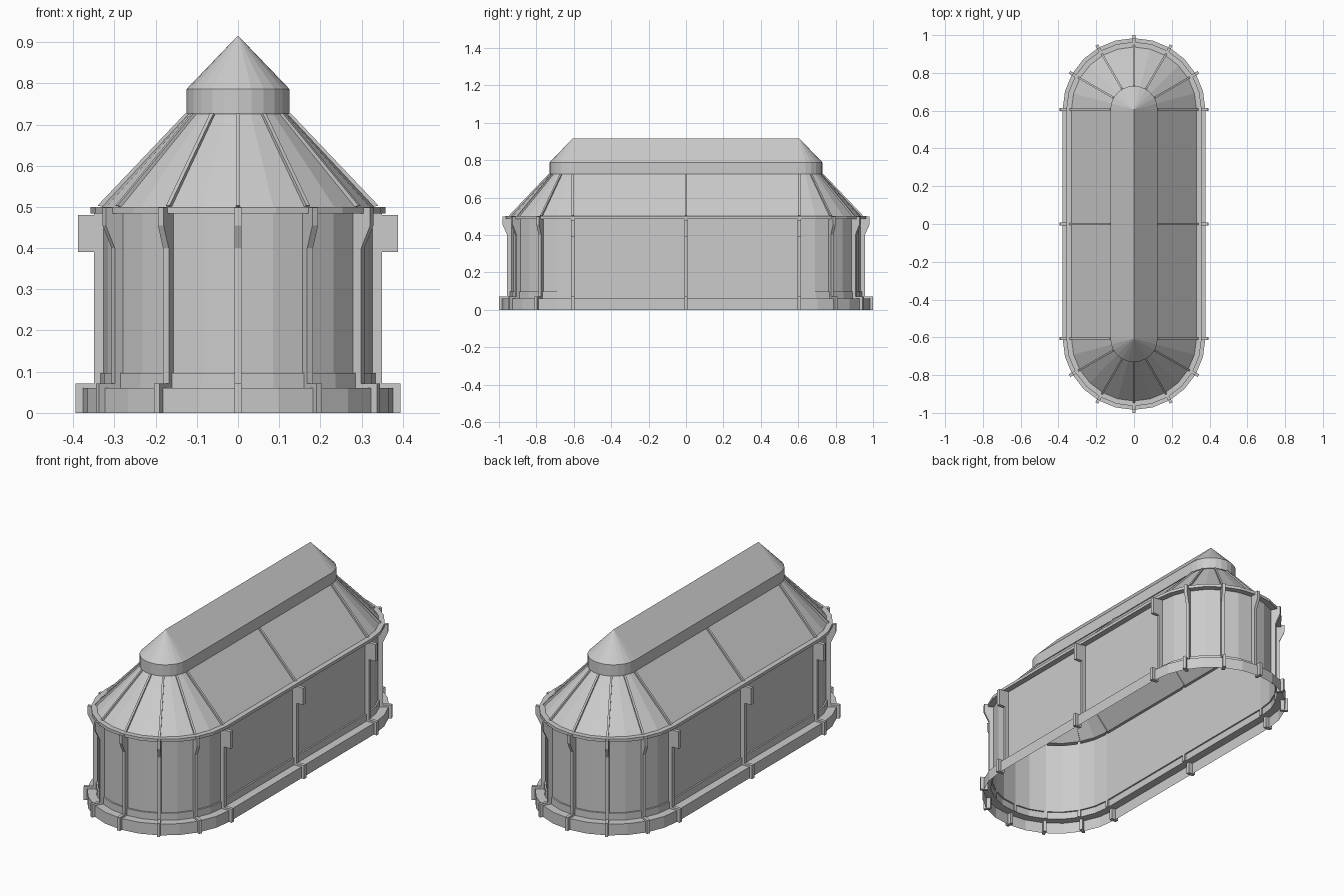
import bpy
import bmesh
from math import cos, sin, radians
from mathutils import Matrix, Vector

cube = bpy.data.objects.get("Cube")
if cube:
    bpy.data.objects.remove(cube, do_unlink=True)

HALF = 0.606   # half length of the straight sides
STEP = 15      # degrees per facet of the round ends

grey = bpy.data.materials.new("plain grey")
grey.use_nodes = True
grey.diffuse_color = (0.6, 0.6, 0.6, 1)
grey.node_tree.nodes["Principled BSDF"].inputs["Base Color"].default_value = (0.6, 0.6, 0.6, 1)


def finish(name, bm):
    mesh = bpy.data.meshes.new(name)
    bm.to_mesh(mesh)
    bm.free()
    mesh.materials.append(grey)
    obj = bpy.data.objects.new(name, mesh)
    bpy.context.collection.objects.link(obj)
    return obj


def ring(radius):
    """Plan outline: two half circles joined by straight sides."""
    points = []
    for start, y in ((0, HALF), (180, -HALF)):
        for a in range(start, start + 181, STEP):
            points.append((radius * cos(radians(a)), y + radius * sin(radians(a))))
    return points


def shell(name, profile):
    """Sweep a (radius, height) profile round the outline, open below."""
    bm = bmesh.new()
    rows = [[bm.verts.new((x, y, z)) for x, y in ring(r)] for r, z in profile]
    n = len(rows[0])
    for low, high in zip(rows, rows[1:]):
        for i in range(n):
            j = (i + 1) % n
            bm.faces.new((low[i], low[j], high[j], high[i]))
    bmesh.ops.remove_doubles(bm, verts=bm.verts, dist=0.00001)
    return finish(name, bm)


def plate(name, profile, width, y, angle):
    """Upright plate with a (radius, height) outline, facing outwards."""
    bm = bmesh.new()
    face = bm.faces.new([bm.verts.new((r, -width / 2, z)) for r, z in profile])
    extruded = bmesh.ops.extrude_face_region(bm, geom=[face])["geom"]
    moved = [v for v in extruded if isinstance(v, bmesh.types.BMVert)]
    bmesh.ops.translate(bm, verts=moved, vec=Vector((0, width, 0)))
    bmesh.ops.recalc_face_normals(bm, faces=bm.faces)
    bm.transform(Matrix.Translation((0, y, 0)) @ Matrix.Rotation(radians(angle), 4, "Z"))
    return finish(name, bm)


# Stepped plinth, walls, eave and roofs
shell("plinth", [(0.378, 0), (0.378, 0.06), (0.335, 0.06), (0.335, 0.097), (0.327, 0.097)])
shell("wall", [(0.327, 0.097), (0.327, 0.484)])
shell("eave", [(0.327, 0.484), (0.358, 0.484), (0.358, 0.5), (0.331, 0.5)])
shell("lower_roof", [(0.331, 0.5), (0.12, 0.726)])
shell("ridge_cap", [(0.12, 0.726), (0.125, 0.726), (0.125, 0.786), (0, 0.916)])

# Post outlines: shared foot and shaft, different brackets
foot = [(0.327, 0.06), (0.355, 0.06), (0.355, 0), (0.394, 0), (0.394, 0.071), (0.35, 0.071)]
side_post = foot + [(0.35, 0.39), (0.388, 0.39), (0.388, 0.48), (0.35, 0.48), (0.35, 0.49), (0.327, 0.49)]
end_post = foot + [(0.35, 0.4), (0.375, 0.455), (0.375, 0.498), (0.327, 0.498)]
rib = [(0.326, 0.5), (0.341, 0.503), (0.128, 0.727), (0.118, 0.727)]

# Posts and roof ribs along the straight sides
for side, angle in (("left", 0), ("right", 180)):
    for place, y in (("front", -HALF), ("middle", 0), ("back", HALF)):
        plate(f"{side}_{place}_post", side_post, 0.018, y, angle)
        plate(f"{side}_{place}_roof_rib", rib, 0.012, y, angle)

# Posts and roof ribs round both ends
for end, sign in (("front", -1), ("back", 1)):
    for i, angle in enumerate(range(30, 151, 30), 1):
        plate(f"{end}_end_post_{i}", end_post, 0.016, sign * HALF, sign * angle)
        plate(f"{end}_end_roof_rib_{i}", rib, 0.01, sign * HALF, sign * angle)
